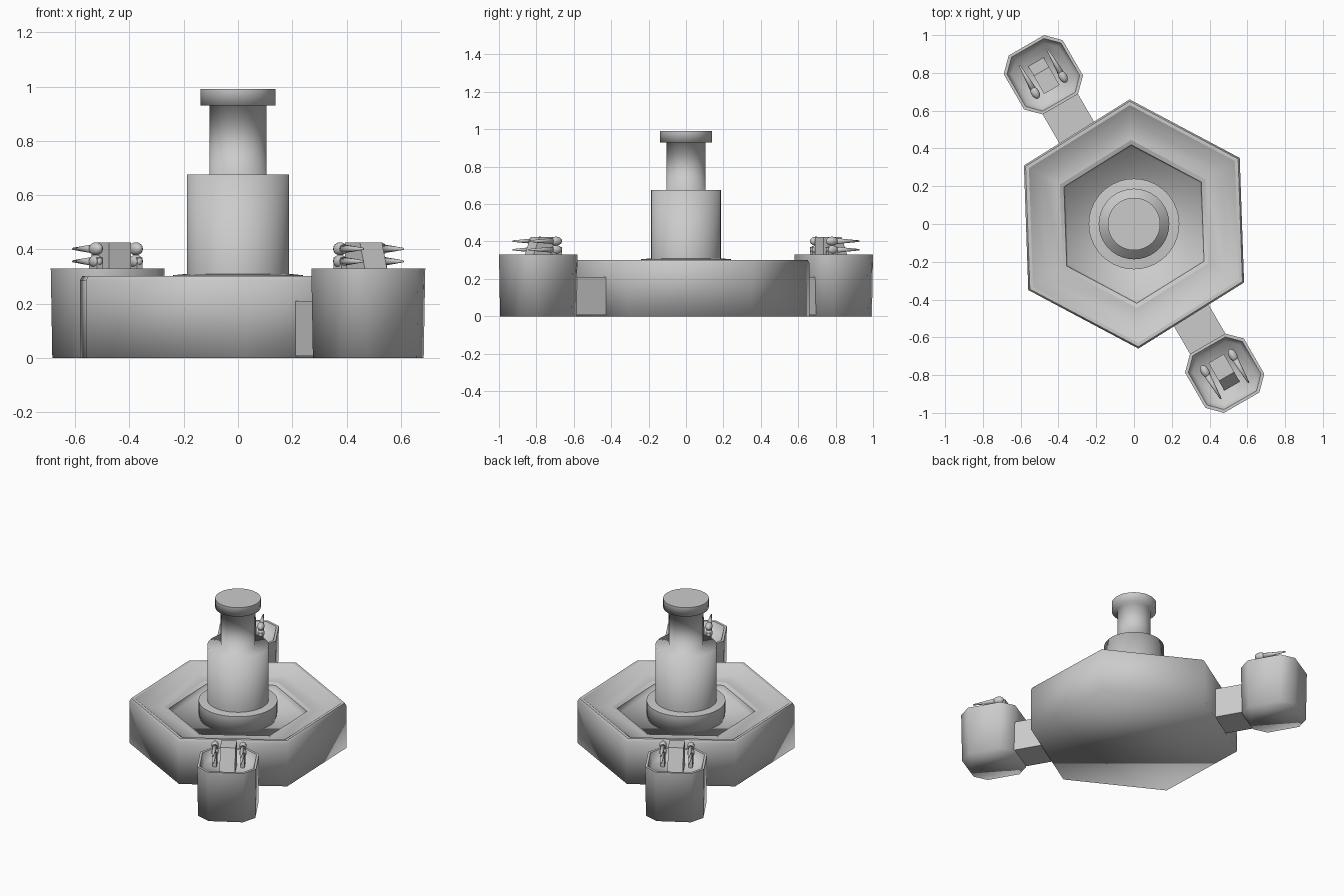
import bpy
import bmesh
from math import cos, sin, pi, radians
from mathutils import Matrix, Vector

if "Cube" in bpy.data.objects:
    bpy.data.objects.remove(bpy.data.objects["Cube"], do_unlink=True)

grey = bpy.data.materials.new("plain grey")
grey.use_nodes = True
grey.diffuse_color = (0.6, 0.6, 0.6, 1)
grey.node_tree.nodes["Principled BSDF"].inputs["Base Color"].default_value = (0.6, 0.6, 0.6, 1)


def finish(name, bm, matrix=Matrix(), smooth=True):
    """Turn a bmesh into a shaded, coloured object."""
    bmesh.ops.transform(bm, matrix=matrix, verts=bm.verts)
    bmesh.ops.recalc_face_normals(bm, faces=bm.faces)
    for f in bm.faces:
        f.smooth = smooth
    mesh = bpy.data.meshes.new(name)
    bm.to_mesh(mesh)
    bm.free()
    mesh.materials.append(grey)
    obj = bpy.data.objects.new(name, mesh)
    bpy.context.collection.objects.link(obj)
    return obj


def stack(name, outline, profile, matrix=Matrix(), sharp=()):
    """Loft a unit outline through (scale, z) rings and cap both ends."""
    bm = bmesh.new()
    rings = [[bm.verts.new((x * s, y * s, z)) for x, y in outline] for s, z in profile]
    n = len(outline)
    for a, b in zip(rings, rings[1:]):
        for i in range(n):
            j = (i + 1) % n
            bm.faces.new((a[i], a[j], b[j], b[i]))
    bm.faces.new(rings[0])
    bm.faces.new(rings[-1])
    for k in sharp:
        for i in range(n):
            bm.edges.get((rings[k][i], rings[k][(i + 1) % n])).smooth = False
    return finish(name, bm, matrix)


def ngon(n, turn=0.0):
    return [(cos(turn + 2 * pi * i / n), sin(turn + 2 * pi * i / n)) for i in range(n)]


def box(name, u, v, z, matrix, top_front=None):
    """Box between ranges; top_front pulls the upper front edge back."""
    bm = bmesh.new()
    bmesh.ops.create_cube(bm, size=1)
    for vert in bm.verts:
        c = vert.co
        hi = c.z > 0
        x = u[c.x > 0]
        if top_front is not None and hi and c.x > 0:
            x = top_front
        vert.co = (x, v[c.y > 0], z[hi])
    return finish(name, bm, matrix, smooth=False)


# Hexagonal basin with a sloped tray and a sunken centre
stack("hexagonal_basin", ngon(6, radians(32)),
      [(0.66, 0), (0.66, 0.285), (0.65, 0.302), (0.63, 0.302), (0.55, 0.25),
       (0.445, 0.25), (0.42, 0.24), (0.41, 0.2)], sharp=(2, 3, 5, 6))

# Stepped column with a disc on top
stack("column", ngon(40),
      [(0.24, 0.19), (0.24, 0.305), (0.187, 0.31), (0.187, 0.675), (0.105, 0.675),
       (0.105, 0.93), (0.139, 0.93), (0.139, 0.99), (0.12, 0.99)], sharp=(1, 2, 7))

# Two outlying pods, each on an arm and carrying a mount with claws
square = [(1, 0.6), (0.6, 1), (-0.6, 1), (-1, 0.6),
          (-1, -0.6), (-0.6, -1), (0.6, -1), (1, -0.6)]
for side, angle in (("front", radians(-60)), ("back", radians(120))):
    spin = Matrix.Rotation(angle, 4, "Z")
    flip = 1 if side == "front" else -1
    place = Matrix.Translation(Vector((0.48, -0.79, 0)) * flip) @ spin

    box(side + "_arm", (-0.45, -0.14), (-0.108, 0.108), (0.008, 0.21), place)
    stack(side + "_pod", square,
          [(0.175, 0), (0.18, 0.33), (0.165, 0.33), (0.145, 0.27)], place, sharp=(1, 2))
    box(side + "_mount", (-0.09, 0.08), (-0.047, 0.047), (0.265, 0.425), place, top_front=0.02)

    for label, v in (("right", -0.085), ("left", 0.085)):
        box(f"{side}_{label}_bracket", (-0.09, -0.03), (v - 0.012, v + 0.012), (0.265, 0.37), place)
        for level, z in (("lower", 0.356), ("upper", 0.402)):
            knuckle = bmesh.new()
            bmesh.ops.create_uvsphere(knuckle, u_segments=16, v_segments=10, radius=1)
            size = Matrix.Diagonal((0.036, 0.022, 0.024, 1))
            finish(f"{side}_{label}_{level}_knuckle", knuckle,
                   place @ Matrix.Translation((-0.06, v, z)) @ size)

            claw = bmesh.new()
            bmesh.ops.create_cone(claw, cap_ends=True, segments=10,
                                  radius1=0.018, radius2=0.004, depth=0.16)
            finish(f"{side}_{label}_{level}_claw", claw,
                   place @ Matrix.Translation((0.028, v, z)) @ Matrix.Rotation(pi / 2, 4, "Y"))
